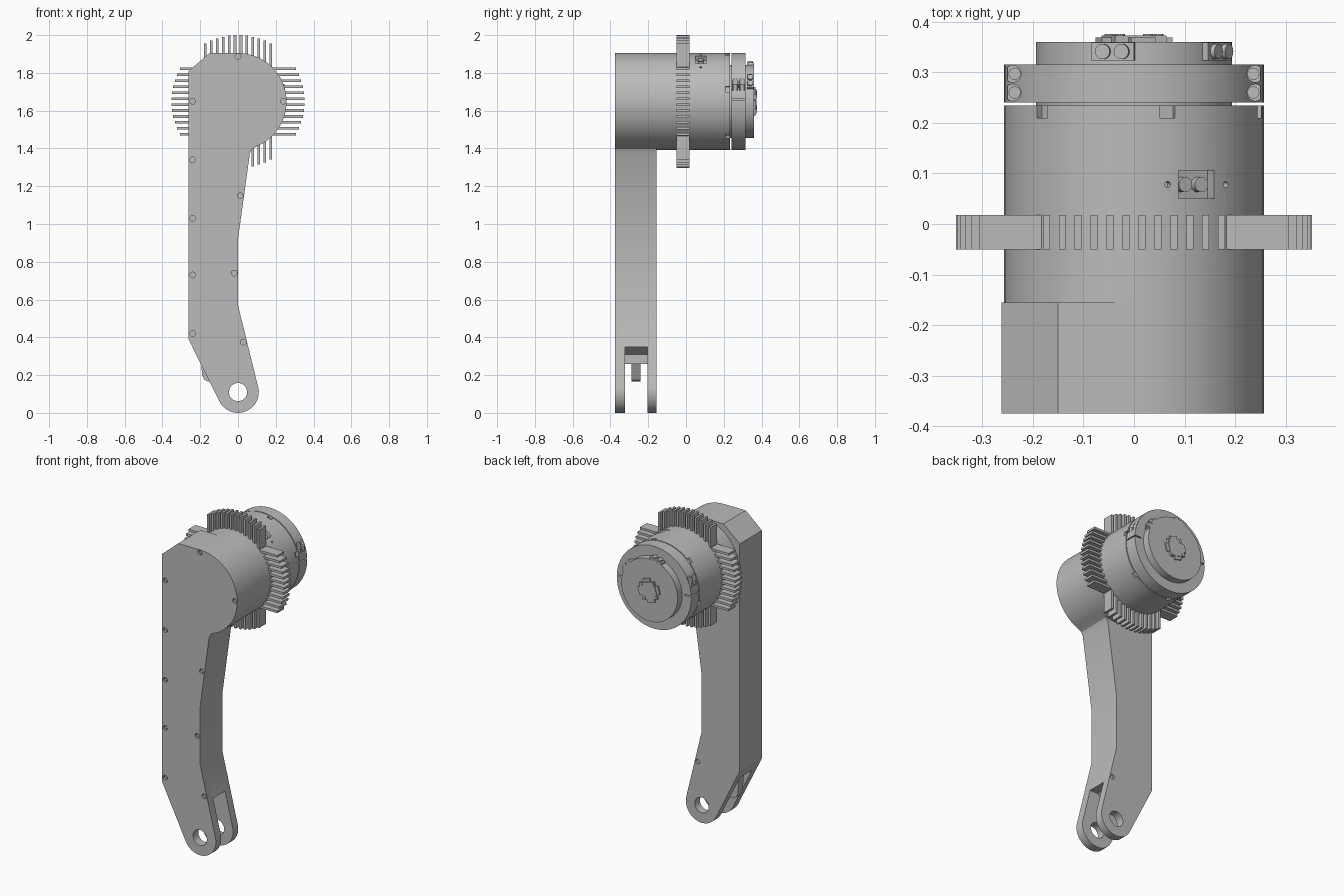
import bpy, bmesh
from math import sin, cos, radians, sqrt, pi
from mathutils import Matrix, Vector

if "Cube" in bpy.data.objects:
    bpy.data.objects.remove(bpy.data.objects["Cube"])

grey = bpy.data.materials.new("plain grey")
grey.use_nodes = True
grey.diffuse_color = (0.5, 0.5, 0.5, 1)
grey.node_tree.nodes["Principled BSDF"].inputs["Base Color"].default_value = (0.5, 0.5, 0.5, 1)

HUB = 1.648     # height of the motor axis
R = 0.257       # motor radius
parts = []


def prism(bm, pts, y0, y1):
    """Extrude an x-z outline along y."""
    face = bm.faces.new([bm.verts.new((x, y0, z)) for x, z in pts])
    ext = bmesh.ops.extrude_face_region(bm, geom=[face])["geom"]
    bmesh.ops.translate(bm, vec=(0, y1 - y0, 0),
                        verts=[v for v in ext if isinstance(v, bmesh.types.BMVert)])


def arc(cx, cz, r, a0, a1, n):
    angles = [radians(a0 + (a1 - a0) * i / n) for i in range(n + 1)]
    return [(cx + r * cos(a), cz + r * sin(a)) for a in angles]


def rod(bm, x, z, r, y0, y1, n=20):
    prism(bm, arc(x, z, r, 0, 360 - 360 / n, n - 1), y0, y1)


def box(bm, centre, size, turn=0, pivot=None):
    """Box turned about the y axis (degrees) around a pivot."""
    m = Matrix.Translation(centre) @ Matrix.Diagonal((*size, 1))
    if pivot:
        m = Matrix.Translation(pivot) @ Matrix.Rotation(radians(turn), 4, 'Y') @ m
    bmesh.ops.create_cube(bm, size=1, matrix=m)


def radial_rod(bm, offset, y, r, h0, h1, turn):
    """Cylinder pointing outwards from the motor axis."""
    m = (Matrix.Translation((0, 0, HUB)) @ Matrix.Rotation(radians(turn), 4, 'Y')
         @ Matrix.Translation((offset, y, (h0 + h1) / 2)))
    bmesh.ops.create_cone(bm, cap_ends=True, segments=20, radius1=r, radius2=r,
                          depth=h1 - h0, matrix=m)


def finish(name, bm):
    bmesh.ops.recalc_face_normals(bm, faces=bm.faces)
    mesh = bpy.data.meshes.new(name)
    bm.to_mesh(mesh)
    bm.free()
    mesh.materials.append(grey)
    ob = bpy.data.objects.new(name, mesh)
    bpy.context.collection.objects.link(ob)
    parts.append(ob)
    return ob


def cut(target, bm):
    cutter = finish("cutter", bm)
    parts.remove(cutter)
    mod = target.modifiers.new("cut", 'BOOLEAN')
    mod.operation, mod.solver, mod.object = 'DIFFERENCE', 'EXACT', cutter
    bpy.context.view_layer.objects.active = target
    bpy.ops.object.modifier_apply(modifier=mod.name)
    bpy.data.objects.remove(cutter)


# Leg body with a rounded hip, bent shin and rounded toe
FRONT, BACK = -0.375, -0.155
outline = [(-0.262, 0.39), (-0.262, 1.81), (-0.15, 1.905)]
outline += arc(0, HUB, R, 90, -60, 40)
outline += [(0.095, 1.41), (0.075, 1.398), (0.063, 1.375), (0, 0.92), (0, 0.57)]
outline += arc(0, 0.11, 0.11, 14, -153, 28)
bm = bmesh.new()
prism(bm, outline, FRONT, BACK)
leg = finish("leg_body", bm)

# Fork slot between the toe plates
bm = bmesh.new()
prism(bm, [(0.2, -0.1), (0.2, 0.35), (0, 0.35), (-0.05, 0.31), (-0.05, 0.26),
           (-0.13, 0.26), (-0.3, 0.37), (-0.3, -0.1)], -0.322, -0.205)
cut(leg, bm)

# Toe axle hole and screw pockets
screws = [(-0.24, z) for z in (1.65, 1.34, 1.03, 0.73, 0.42)]
screws += [(0.24, 1.65), (0, 1.888), (0.012, 1.15), (-0.02, 0.74), (0.028, 0.375)]
bm = bmesh.new()
rod(bm, 0, 0.11, 0.048, -0.5, 0, 32)
for x, z in screws:
    rod(bm, x, z, 0.015, FRONT - 0.01, FRONT + 0.012)
rod(bm, 0.028, 0.375, 0.015, BACK - 0.012, BACK + 0.01)
cut(leg, bm)

bm = bmesh.new()
for x, z in screws:
    rod(bm, x, z, 0.009, FRONT + 0.005, FRONT + 0.02)
finish("leg_screws", bm)

# Stop tab in the fork
bm = bmesh.new()
prism(bm, [(-0.2, 0.33), (-0.19, 0.2), (-0.178, 0.175), (-0.155, 0.165),
           (-0.13, 0.175), (-0.08, 0.27), (-0.08, 0.33)], -0.288, -0.24)
finish("stop_tab", bm)

# Motor housing with a cable port, rim notches and small holes
bm = bmesh.new()
rod(bm, 0, HUB, R, BACK - 0.01, 0.234, 96)
housing = finish("motor_housing", bm)
bm = bmesh.new()
pivot = (0, 0, HUB)
box(bm, (0, 0.078, R), (0.08, 0.055, 0.06), 29, pivot)
for k in range(6):
    box(bm, (0, 0.23, R), (0.03, 0.04, 0.03), 15 + 60 * k, pivot)
for turn in (15, 45):
    radial_rod(bm, 0, 0.078, 0.006, 0.235, 0.27, turn)
cut(housing, bm)
bm = bmesh.new()
for dx in (-0.018, 0.018):
    radial_rod(bm, dx, 0.078, 0.015, 0.2, 0.243, 29)
finish("port_plugs", bm)

# Cooling fins in four groups
bm = bmesh.new()
for side in range(4):
    for i in range(12):
        off = (i - 5.5) * 0.0315
        reach = sqrt(0.352 ** 2 - off ** 2)
        root = sqrt(0.245 ** 2 - off ** 2)
        box(bm, (off, -0.016, (reach + root) / 2), (0.014, 0.068, reach - root),
            90 * side, pivot)
finish("cooling_fins", bm)

# Core joining the housing, clamp and cap
bm = bmesh.new()
rod(bm, 0, HUB, 0.194, 0.2, 0.36, 80)
finish("end_cap", bm)

# Clamp ring with side splits and screw pockets
bm = bmesh.new()
rod(bm, 0, HUB, R, 0.24, 0.315, 96)
clamp = finish("clamp_ring", bm)
bm = bmesh.new()
for s in (-1, 1):
    box(bm, (s * 0.245, 0.278, HUB + 0.01), (0.07, 0.1, 0.008))
    for y in (0.26, 0.297):
        m = Matrix.Translation((s * 0.24, y, HUB + 0.1))
        bmesh.ops.create_cone(bm, cap_ends=True, segments=20, radius1=0.0165,
                              radius2=0.0165, depth=0.08, matrix=m)
cut(clamp, bm)
bm = bmesh.new()
for s in (-1, 1):
    for y in (0.26, 0.297):
        m = Matrix.Translation((s * 0.236, y, HUB + 0.065))
        bmesh.ops.create_cone(bm, cap_ends=True, segments=20, radius1=0.012,
                              radius2=0.012, depth=0.05, matrix=m)
finish("clamp_screws", bm)

# Cable connectors on the cap rim
bm = bmesh.new()
for turn in (-12, 57):
    box(bm, (0, 0.341, 0.187), (0.085, 0.036, 0.03), turn, pivot)
    for dx in (-0.019, 0.019):
        radial_rod(bm, dx, 0.341, 0.015, 0.19, 0.212, turn)
finish("cap_connectors", bm)

# Square flange on the cap with corner screws
bm = bmesh.new()
box(bm, (0, 0.365, 0), (0.105, 0.016, 0.105), 15, pivot)
for k in range(4):
    box(bm, (0, 0.363, 0.062), (0.05, 0.012, 0.02), 15 + 90 * k, pivot)
    a = radians(30 + 90 * k)
    rod(bm, 0.056 * cos(a), HUB + 0.056 * sin(a), 0.01, 0.37, 0.376, 16)
finish("cap_flange", bm)

# Smooth the round parts, keep hard edges
bpy.ops.object.select_all(action='DESELECT')
for ob in parts:
    ob.select_set(True)
bpy.context.view_layer.objects.active = leg
bpy.ops.object.shade_smooth_by_angle(angle=radians(25))
